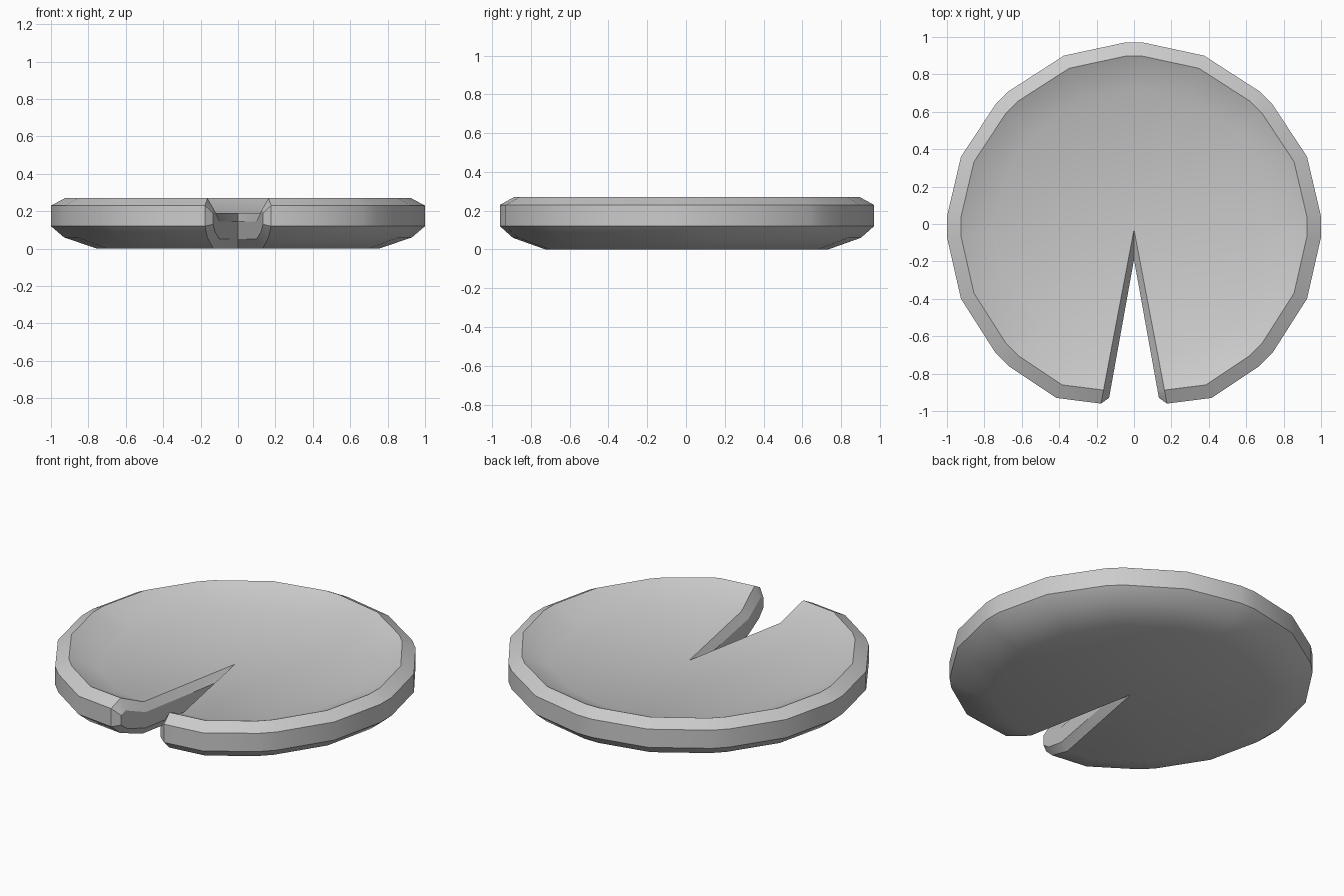
import bpy, bmesh

if "Cube" in bpy.data.objects:
    bpy.data.objects.remove(bpy.data.objects["Cube"])

# Right half of the outer outline, back to front (notch tip is added per ring)
HALF = [(.05, .97), (.375, .90), (.67, .71), (.74, .64), (.925, .36), (1, .04),
        (1, -.07), (.925, -.40), (.74, -.69), (.67, -.76), (.415, -.93)]

# Rings of the pad section: (scale, z) from dish floor over the rim to the underside
RINGS = [(.745, .19), (.925, .27), (1, .23), (1, .12), (.93, .06), (.755, 0)]

# Notch wall section (y, z), inset from the rings to leave a bevel
WALL = [(-.74, .145), (-.89, .205), (-.93, .19), (-.93, .13), (-.875, .09), (-.74, .05)]

bm = bmesh.new()


def ring(scale, z):
    y = -.96 * scale
    right = [(x * scale, v * scale) for x, v in HALF] + [(.19 * (-y - .03), y)]
    left = [(-x, v) for x, v in reversed(right)]
    return [bm.verts.new((x, v, z)) for x, v in left + right]


# Rim and dish
rings = [ring(s, z) for s, z in RINGS]
for a, b in zip(rings, rings[1:]):
    for i in range(len(a) - 1):
        bm.faces.new((a[i], a[i + 1], b[i + 1], b[i]))

# Dish floor and underside, each reaching the notch apex
top = bm.verts.new((0, -.03, .19))
bottom = bm.verts.new((0, -.03, 0))
mid_top = bm.verts.new((0, -.19, .145))
mid_bottom = bm.verts.new((0, -.19, .05))
bm.faces.new(rings[0] + [top])
bm.faces.new(rings[-1] + [bottom])

# Bevelled notch walls on both sides
for end, sign in ((0, -1), (-1, 1)):
    outer = [r[end] for r in rings] + [bottom]
    inner = [bm.verts.new((sign * .18 * (-y - .19), y, z)) for y, z in WALL]
    inner.append(mid_bottom)
    for i in range(len(outer) - 1):
        bm.faces.new((outer[i], outer[i + 1], inner[i + 1], inner[i]))
    bm.faces.new((top, outer[0], inner[0], mid_top))
    bm.faces.new(inner + [mid_top])

bmesh.ops.recalc_face_normals(bm, faces=bm.faces)
mesh = bpy.data.meshes.new("lily_pad")
bm.to_mesh(mesh)
bm.free()

pad = bpy.data.objects.new("lily_pad", mesh)
bpy.context.collection.objects.link(pad)
bpy.context.view_layer.objects.active = pad
pad.select_set(True)
bpy.ops.object.shade_smooth_by_angle(angle=.52)
